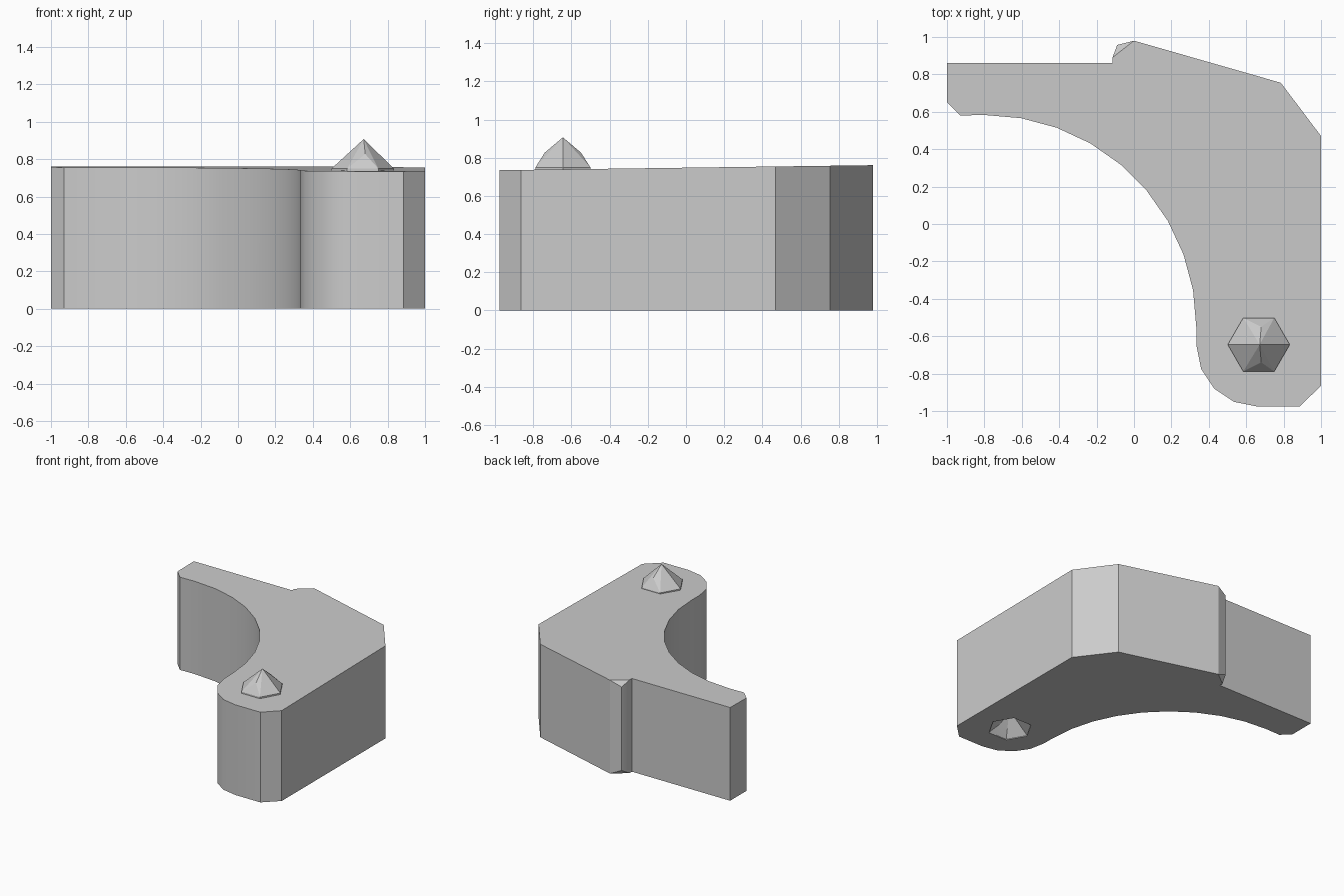
import bpy, bmesh
from math import cos, sin, radians
from mathutils import Vector

cube = bpy.data.objects.get("Cube")
if cube:
    bpy.data.objects.remove(cube)

grey = bpy.data.materials.new("plain grey")
grey.use_nodes = True
colour = (0.6, 0.6, 0.6, 1)
grey.diffuse_color = colour
grey.node_tree.nodes["Principled BSDF"].inputs["Base Color"].default_value = colour


def top_height(y):
    return 0.748 + 0.0135 * y


def arc(cx, cy, r, start, end, steps):
    angles = [radians(start + (end - start) * i / steps) for i in range(steps + 1)]
    return [(cx + r * cos(a), cy + r * sin(a)) for a in angles]


def make_object(name, bm):
    bmesh.ops.recalc_face_normals(bm, faces=bm.faces[:])
    mesh = bpy.data.meshes.new(name)
    bm.to_mesh(mesh)
    bm.free()
    mesh.materials.append(grey)
    obj = bpy.data.objects.new(name, mesh)
    bpy.context.collection.objects.link(obj)
    return obj


def faceted_point(name, base, rim):
    """Hexagonal stud with a vertical rim and a ridged point."""
    centre = Vector((0.667, -0.645, 0))
    bm = bmesh.new()
    for x, y in arc(0, 0, 0.166, 0, 300, 5):
        for z in (base, rim):
            bm.verts.new(centre + Vector((x, y, z)))
    for y, z in ((0, 0.157), (0.095, 0.077), (-0.095, 0.077)):
        bm.verts.new(centre + Vector((0.013 if y else 0.005, y, rim + z)))
    bmesh.ops.convex_hull(bm, input=bm.verts[:])
    return make_object(name, bm)


# Curved bracket: plan outline from the back ridge round to the notch
outline = [(0, 0.98), (-0.115, 0.89), (-0.115, 0.86), (-1, 0.86), (-1, 0.65), (-0.93, 0.58)]
outline += arc(-0.8, -0.55, 1.133, 90, 0, 9)
outline += arc(0.66, -0.65, 0.326, 180, 270, 4)
outline += [(0.885, -0.976), (1, -0.865), (1, 0.47), (0.785, 0.755)]

bm = bmesh.new()
low = [bm.verts.new((x, y, 0)) for x, y in outline]
high = [bm.verts.new((x, y, top_height(y))) for x, y in outline]
bm.faces.new(low)
bm.faces.new(high)
for i in range(1, len(outline)):
    j = (i + 1) % len(outline)
    bm.faces.new((low[i], low[j], high[j], high[i]))

# Protruding lip beside the notch, chamfered at both ends
lip_low = bm.verts.new((-0.09, 0.957, 0.04))
lip_high = bm.verts.new((-0.09, 0.957, 0.72))
for k in (0, 1):
    bm.faces.new((low[k], lip_low, lip_high, high[k]))
bm.faces.new((low[0], low[1], lip_low))
bm.faces.new((high[0], high[1], lip_high))
bracket = make_object("bracket", bm)

# Matching socket in the underside
cutter = faceted_point("socket_cutter", -0.05, 0.005)
cutter.hide_render = True
cut = bracket.modifiers.new("socket", "BOOLEAN")
cut.operation = "DIFFERENCE"
cut.solver = "EXACT"
cut.object = cutter
bpy.ops.object.select_all(action="DESELECT")
bpy.context.view_layer.objects.active = bracket
bracket.select_set(True)
bpy.ops.object.modifier_apply(modifier=cut.name)
bpy.data.objects.remove(cutter)
bpy.ops.object.shade_smooth_by_angle(angle=radians(26))

# Locating stud on the top
faceted_point("locating_stud", 0.73, 0.75)
